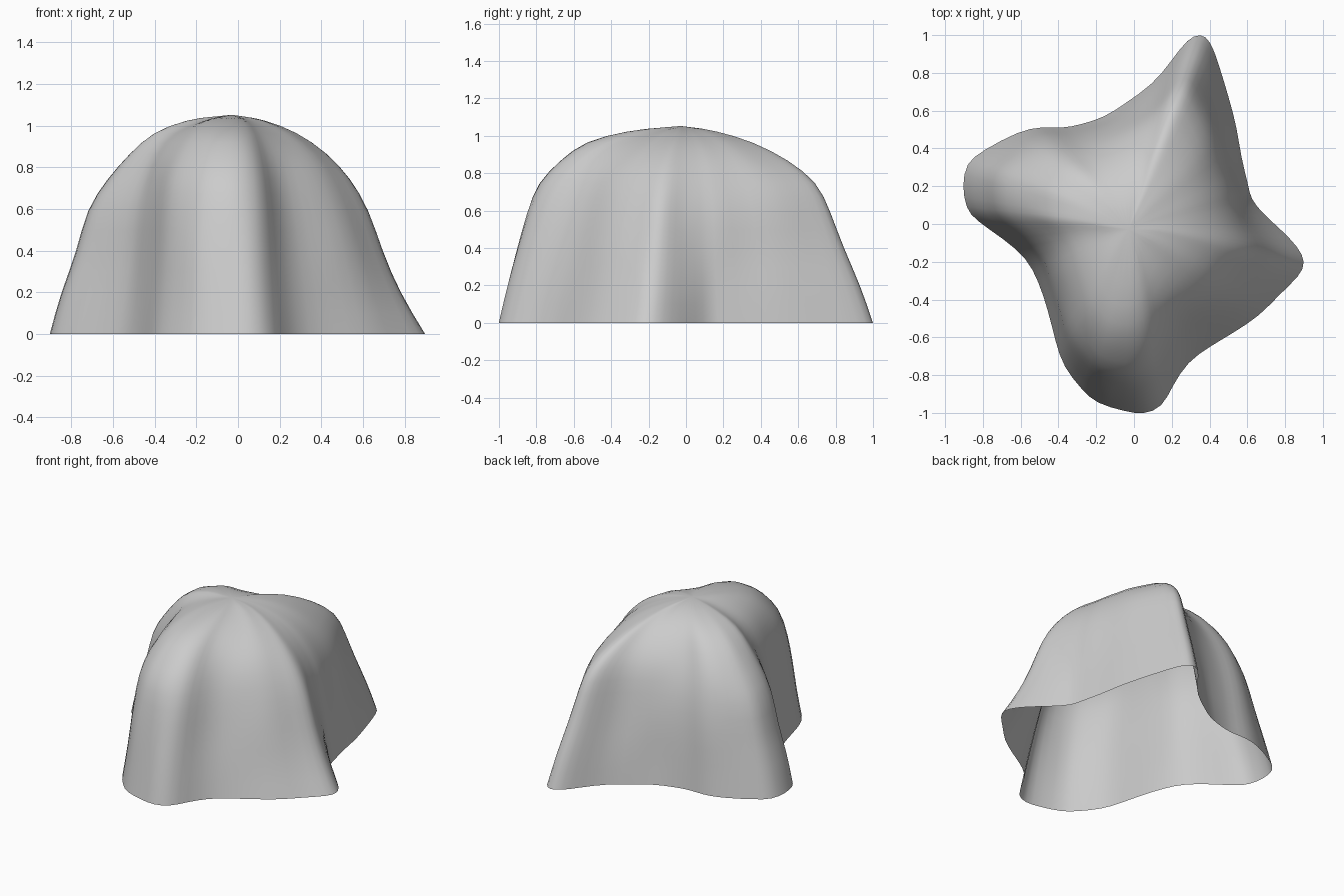
import bpy, bmesh, math
from mathutils import Vector, noise

if "Cube" in bpy.data.objects:
    bpy.data.objects.remove(bpy.data.objects["Cube"])

# Footprint, ordered by angle below
OUTLINE = [(.35, 1), (.40, .96), (.44, .85), (.50, .65), (.54, .5), (.56, .35), (.60, .2),
           (.61, .13), (.68, .05), (.77, -.03), (.86, -.12), (.90, -.2), (.87, -.27),
           (.76, -.37), (.66, -.48), (.52, -.57), (.40, -.64), (.28, -.72), (.2, -.85),
           (.15, -.96), (.05, -1), (-.05, -.98), (-.2, -.94), (-.27, -.87), (-.37, -.75),
           (-.41, -.62), (-.45, -.45), (-.5, -.3), (-.56, -.18), (-.68, -.08), (-.83, .02),
           (-.88, .08), (-.9, .2), (-.88, .32), (-.8, .38), (-.6, .49), (-.48, .51),
           (-.38, .5), (-.28, .52), (-.15, .56), (-.05, .63), (.1, .73), (.2, .86), (.28, .97)]
LEVELS = [0, .2, .4, .6, .75, .87, .97, 1.03]
# Angle: footprint scale at each level, for lobes, flanks and hollows
PROFILES = [(14, [1, .96, .92, .85, .75, .62, .42, .18]),
            (48, [1, .95, .89, .83, .75, .61, .41, .18]),
            (71, [1, .93, .84, .77, .70, .55, .36, .15]),
            (108, [1, .96, .92, .86, .77, .66, .48, .24]),
            (138, [1, .96, .91, .86, .77, .65, .50, .27]),
            (165, [1, .94, .86, .80, .69, .58, .46, .27]),
            (218, [1, .96, .92, .89, .84, .76, .60, .34]),
            (262, [1, .96, .92, .87, .82, .69, .57, .34]),
            (288, [1, .94, .87, .80, .72, .61, .46, .24]),
            (312, [1, .93, .86, .78, .69, .58, .40, .20]),
            (347, [1, .87, .77, .70, .60, .48, .31, .14])]


def scales_at(deg):
    """Blend the two neighbouring profiles smoothly."""
    n = len(PROFILES)
    for i in range(n):
        a0, p0 = PROFILES[i]
        a1, p1 = PROFILES[(i + 1) % n]
        span = (a1 - a0) % 360
        off = (deg - a0) % 360
        if off <= span:
            t = off / span
            t = t * t * (3 - 2 * t)
            return [u + (v - u) * t for u, v in zip(p0, p1)]


# Open-bottomed rock shell: stacked rings closed by a summit
pts = sorted(OUTLINE, key=lambda p: math.atan2(p[1], p[0]))
bm = bmesh.new()
rings = []
for k, z in enumerate(LEVELS):
    ring = []
    for x, y in pts:
        s = scales_at(math.degrees(math.atan2(y, x)))[k] * 1.011
        co = Vector((x * s, y * s, z))
        if k:
            # weathered bumps
            d = noise.noise(co * 4) * .012 + noise.noise(co * 9) * .015
            co += Vector((x, y, .3)).normalized() * d
        ring.append(bm.verts.new(co))
    rings.append(ring)
n = len(pts)
for a, b in zip(rings, rings[1:]):
    for i in range(n):
        j = (i + 1) % n
        bm.faces.new((a[i], a[j], b[j], b[i]))
summit = bm.verts.new((-.03, -.03, 1.055))
for i in range(n):
    bm.faces.new((rings[-1][i], rings[-1][(i + 1) % n], summit))
mesh = bpy.data.meshes.new("rock")
bm.to_mesh(mesh)
bm.free()
rock = bpy.data.objects.new("rock", mesh)
bpy.context.collection.objects.link(rock)
for p in mesh.polygons:
    p.use_smooth = True
sub = rock.modifiers.new("smooth", 'SUBSURF')
sub.levels = sub.render_levels = 1
